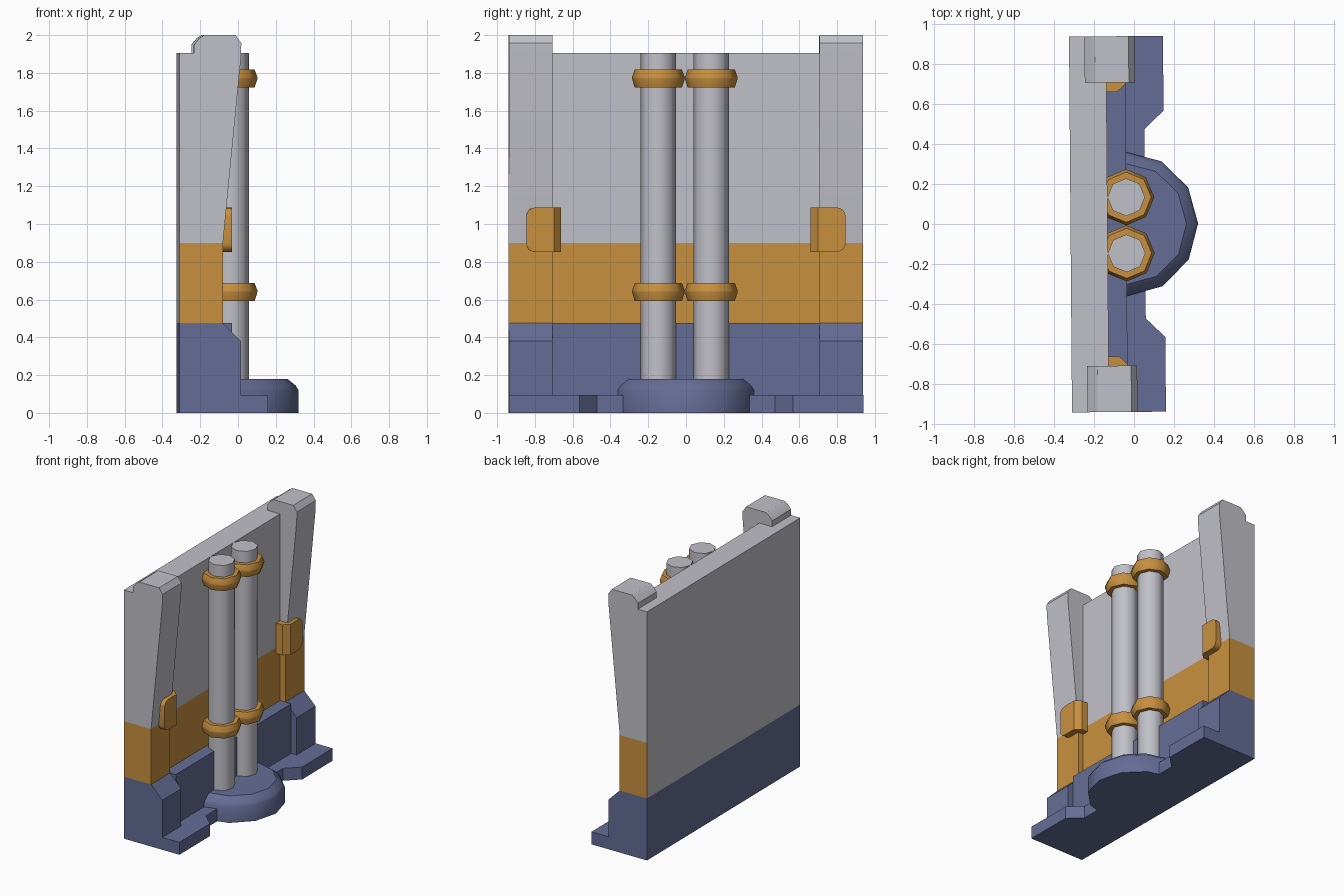
import bpy, bmesh, math
from mathutils import Matrix

if "Cube" in bpy.data.objects:
    bpy.data.objects.remove(bpy.data.objects["Cube"])

TURN = Matrix.Rotation(0.008, 4, 'Z')  # whole model is turned very slightly


def material(name, rgb):
    m = bpy.data.materials.new(name)
    m.diffuse_color = (*rgb, 1)
    m.use_nodes = True
    m.node_tree.nodes["Principled BSDF"].inputs["Base Color"].default_value = m.diffuse_color
    return m


GREY = material("light grey", (0.53, 0.53, 0.58))
BLUE = material("slate blue", (0.13, 0.152, 0.30))
ORANGE = material("amber orange", (0.58, 0.28, 0.05))


def finish(name, bm, mats, smooth=None):
    bmesh.ops.recalc_face_normals(bm, faces=bm.faces)
    # a second material colours the faces that look backwards
    if len(mats) > 1:
        for f in bm.faces:
            f.material_index = 1 if f.normal.x < -0.9 else 0
    bm.transform(TURN)
    me = bpy.data.meshes.new(name)
    bm.to_mesh(me)
    bm.free()
    for m in mats:
        me.materials.append(m)
    ob = bpy.data.objects.new(name, me)
    bpy.context.collection.objects.link(ob)
    if smooth:
        bpy.context.view_layer.objects.active = ob
        ob.select_set(True)
        bpy.ops.object.shade_smooth_by_angle(angle=math.radians(smooth))
        ob.select_set(False)
    return ob


def prism(pts, axis, a, b):
    """Extrude an (x, z) profile along y, or an (x, y) plan along z."""
    bm = bmesh.new()
    place = (lambda p, t: (p[0], t, p[1])) if axis == 'y' else (lambda p, t: (p[0], p[1], t))
    lo = [bm.verts.new(place(p, a)) for p in pts]
    hi = [bm.verts.new(place(p, b)) for p in pts]
    bm.faces.new(lo)
    bm.faces.new(hi)
    for i in range(len(pts)):
        j = (i + 1) % len(pts)
        bm.faces.new((lo[i], lo[j], hi[j], hi[i]))
    return bm


def lathe(profile, cx, cy, sides, half=False):
    """Turn an (r, z) profile about a vertical axis; half keeps the +x side."""
    bm = bmesh.new()
    n = sides // 2 + 1 if half else sides
    start = -math.pi / 2 if half else 0
    rings = [[bm.verts.new((cx + r * math.cos(start + 2 * math.pi * i / sides),
                            cy + r * math.sin(start + 2 * math.pi * i / sides), z))
              for i in range(n)] for r, z in profile]
    for low, up in zip(rings, rings[1:]):
        for i in range(n - 1 if half else n):
            j = (i + 1) % n
            bm.faces.new((low[i], low[j], up[j], up[i]))
    bm.faces.new(rings[0])
    bm.faces.new(rings[-1])
    if half:
        bm.faces.new([r[0] for r in rings] + [r[-1] for r in reversed(rings)])
    return bm


BACK, Y_IN, Y_OUT = -0.317, 0.707, 0.938
Z1, Z2, TOP = 0.475, 0.9, 1.905


def rect(x0, x1, z0, z1):
    return [(x0, z0), (x1, z0), (x1, z1), (x0, z1)]


# Wall between the pillars
finish("wall_base", prism(rect(BACK, -0.038, 0, Z1), 'y', -Y_IN, Y_IN), [BLUE])
finish("wall_band", prism(rect(BACK, -0.132, Z1, Z2), 'y', -Y_IN, Y_IN), [ORANGE, GREY])
finish("wall_panel", prism(rect(BACK, -0.132, Z2, TOP), 'y', -Y_IN, Y_IN), [GREY])

# End pillars and brackets
foot = [(BACK, 0), (0.008, 0), (0.008, 0.38), (-0.087, Z1), (BACK, Z1)]
shaft = [(BACK, Z2), (-0.087, Z2), (0.008, 1.88), (0.01, 1.957), (-0.02, 2.0), (-0.187, 2.0),
         (-0.212, 1.983), (-0.24, 1.95), (-0.24, TOP), (BACK, TOP)]
for s, side in ((1, "rear"), (-1, "front")):
    a, b = s * Y_IN, s * Y_OUT
    finish("pillar_foot_" + side, prism(foot, 'y', a, b), [BLUE])
    finish("pillar_band_" + side, prism(rect(BACK, -0.087, Z1, Z2), 'y', a, b), [ORANGE, GREY])
    finish("pillar_shaft_" + side, prism(shaft, 'y', a, b), [GREY], 30)
    plan = [(-0.135, 0.66), (-0.08, 0.66), (-0.038, 0.698), (-0.038, 0.845), (-0.135, 0.845)]
    bm = prism([(x, s * y) for x, y in plan], 'z', 0.853, 1.087)
    corners = [e for e in bm.edges if all(abs(abs(v.co.y) - 0.845) < 1e-4 for v in e.verts)
               and abs(e.verts[0].co.z - e.verts[1].co.z) < 1e-4]
    bmesh.ops.bevel(bm, geom=corners, offset=0.045, segments=4, profile=0.5, affect='EDGES')
    finish("bracket_" + side, bm, [ORANGE], 35)

# Low base plate with a notch in the middle
finish("base_plate", prism([(-0.1, -Y_OUT), (0.152, -Y_OUT), (0.152, -0.565), (0.055, -0.472),
                            (0.055, 0.472), (0.152, 0.565), (0.152, Y_OUT), (-0.1, Y_OUT)],
                           'z', 0, 0.095), [BLUE])

# Half-round plinth under the pipes
finish("plinth", lathe([(0.36, 0), (0.36, 0.12), (0.345, 0.145), (0.302, 0.18)],
                       -0.04, 0, 12, half=True), [BLUE], 35)

# Twin pipes with collars
for cy, side in ((0.134, "rear"), (-0.146, "front")):
    finish("pipe_" + side, lathe([(0.094, 0.1), (0.094, TOP)], -0.038, cy, 8), [GREY], 50)
    for z, level in ((0.64, "lower"), (1.77, "upper")):
        finish(f"collar_{level}_{side}",
               lathe([(0.125, z - 0.047), (0.14, z), (0.14, z + 0.006), (0.125, z + 0.047)],
                     -0.038, cy, 8), [ORANGE], 50)
